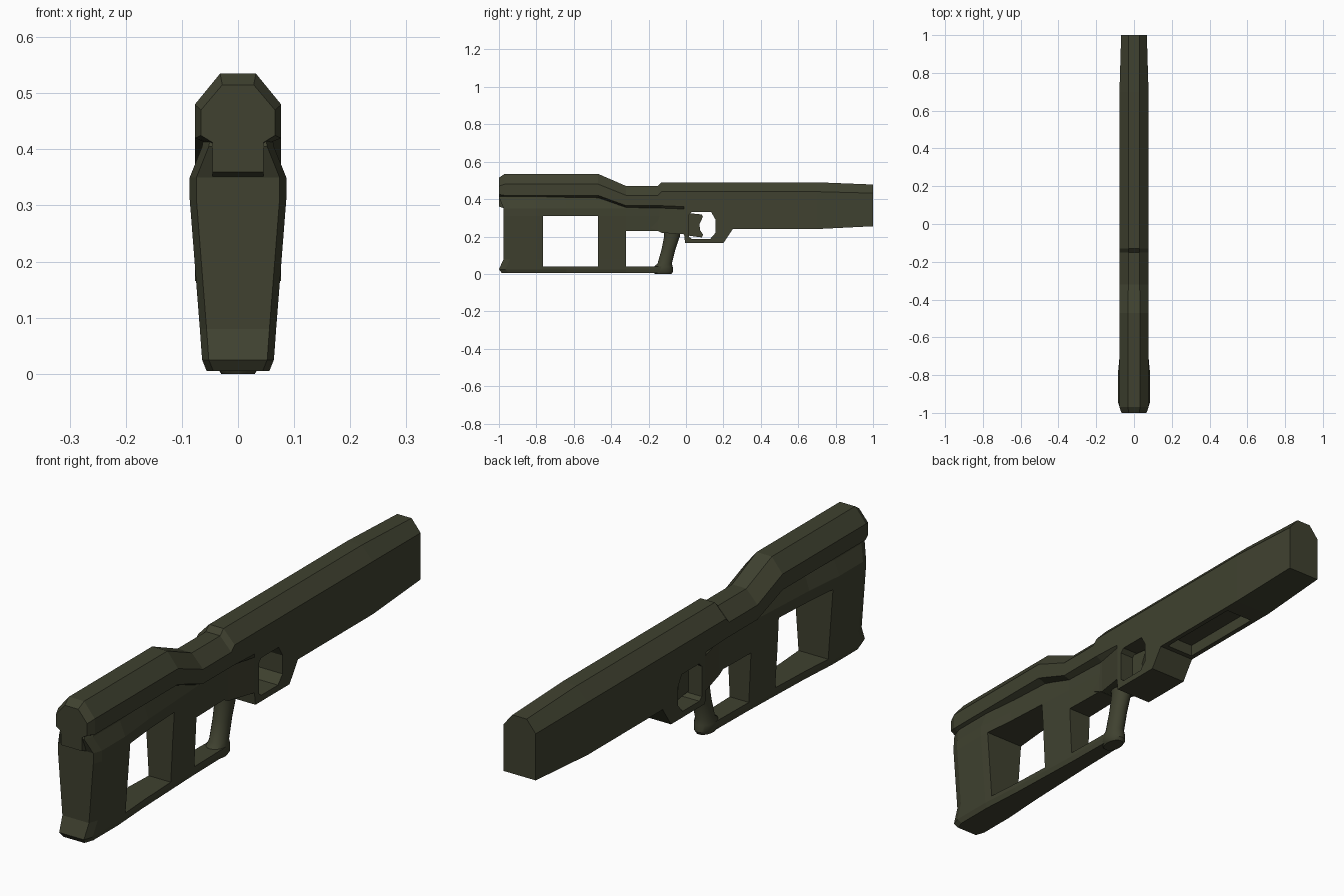
import bpy, bmesh, math

old = bpy.data.objects.get("Cube")
if old:
    bpy.data.objects.remove(old, do_unlink=True)

olive = bpy.data.materials.new("dark_olive")
olive.use_nodes = True
colour = (0.05, 0.053, 0.029, 1)
olive.diffuse_color = colour
bsdf = olive.node_tree.nodes["Principled BSDF"]
bsdf.inputs["Base Color"].default_value = colour
bsdf.inputs["Roughness"].default_value = 0.8


def loft(name, rings):
    """Skin a list of equal-length rings and cap both ends."""
    bm = bmesh.new()
    rows = [[bm.verts.new(p) for p in ring] for ring in rings]
    n = len(rows[0])
    for a, b in zip(rows, rows[1:]):
        for i in range(n):
            j = (i + 1) % n
            bm.faces.new((a[i], a[j], b[j], b[i]))
    bm.faces.new(rows[0])
    bm.faces.new(rows[-1])
    bmesh.ops.recalc_face_normals(bm, faces=bm.faces)
    mesh = bpy.data.meshes.new(name)
    bm.to_mesh(mesh)
    bm.free()
    obj = bpy.data.objects.new(name, mesh)
    bpy.context.collection.objects.link(obj)
    mesh.materials.append(olive)
    return obj


def plate(name, profile, half):
    """Extrude a side profile of (y, z) points across x."""
    return loft(name, [[(x, y, z) for y, z in profile] for x in (-half, half)])


def box(y0, y1, z0, z1):
    return [(y0, z0), (y1, z0), (y1, z1), (y0, z1)]


def activate(obj):
    bpy.ops.object.select_all(action="DESELECT")
    obj.select_set(True)
    bpy.context.view_layer.objects.active = obj


def cut(obj, profile, half):
    cutter = plate("cutter", profile, half)
    cutter.hide_render = True
    mod = obj.modifiers.new("cut", "BOOLEAN")
    mod.operation = "DIFFERENCE"
    mod.solver = "EXACT"
    mod.object = cutter
    activate(obj)
    bpy.ops.object.modifier_apply(modifier=mod.name)
    bpy.data.objects.remove(cutter, do_unlink=True)


def mirrored(half):
    return half + [(-x, y, z) for x, y, z in reversed(half)]


# Upper body: y, top, shoulder, lip, bottom, top half width, half width, lower half width
stations = [
    (-1.0, .515, .47, .425, .36, .028, .066, .045),
    (-.97, .535, .48, .42, .35, .032, .077, .045),
    (-.47, .535, .48, .42, .34, .032, .077, .045),
    (-.32, .47, .42, .365, .30, .03, .077, .045),
    (-.15, .47, .42, .365, .23, .03, .077, .048),
    (-.13, .49, .44, .365, .22, .03, .077, .05),
    (-.01, .49, .44, .36, .212, .03, .077, .076),
    (-.005, .49, .44, .36, .165, .03, .077, .077),
    (.20, .49, .44, .36, .165, .03, .077, .077),
    (.25, .49, .44, .36, .24, .03, .077, .077),
    (.70, .49, .44, .36, .24, .03, .077, .077),
    (1.0, .478, .432, .36, .255, .03, .068, .068),
]
body = loft("upper_body", [
    mirrored([(ht, y, top), (hw, y, sh), (hw, y, lip), (hl, y, lip - .013), (hl, y, bot)])
    for y, top, sh, lip, bot, ht, hw, hl in stations])

# Trigger opening and the trough under the front half
hole = [(.015, .2), (.03, .188), (.13, .188), (.158, .22),
        (.158, .29), (.135, .33), (.03, .33), (.015, .315)]
cut(body, hole, .2)
cut(body, [(.27, .2), (.62, .2), (.62, .24), (.59, .285), (.27, .285)], .058)

# Rear stock: z, rear y, half width, narrowing towards the grip
rows = [(0.005, -.985, .056), (.025, -1.0, .064), (.08, -.975, .068),
        (.31, -.975, .086), (.35, -.975, .086), (.405, -.998, .064), (.43, -.985, .06)]
stock = loft("stock", [
    mirrored([(w - .012, y0, z), (w, y0 + .035, z), (w, -.8, z),
              (w * .82, -.64, z), (w * .62, -.32, z), (w * .56, -.11, z)])
    for z, y0, w in rows])
cut(stock, box(-.765, -.47, .04, .31), .2)
cut(stock, box(-.32, .1, .04, .23), .2)

# Pistol grip: z, centre y, half length, half width
levels = [(0.0, -.122, .045, .03), (.012, -.122, .053, .038), (.038, -.122, .051, .038),
          (.055, -.114, .038, .033), (.13, -.094, .037, .032),
          (.20, -.075, .042, .034), (.25, -.075, .045, .038)]
sides = 20
grip = loft("grip", [
    [(w * math.cos(math.tau * i / sides), y + l * math.sin(math.tau * i / sides), z)
     for i in range(sides)] for z, y, l, w in levels])
activate(grip)
bpy.ops.object.shade_smooth_by_angle(angle=math.radians(35))

# Curved trigger blade
plate("trigger", [(.012, .325), (.012, .205), (.085, .195), (.092, .21), (.075, .235),
                  (.072, .265), (.09, .305), (.085, .318)], .02)
